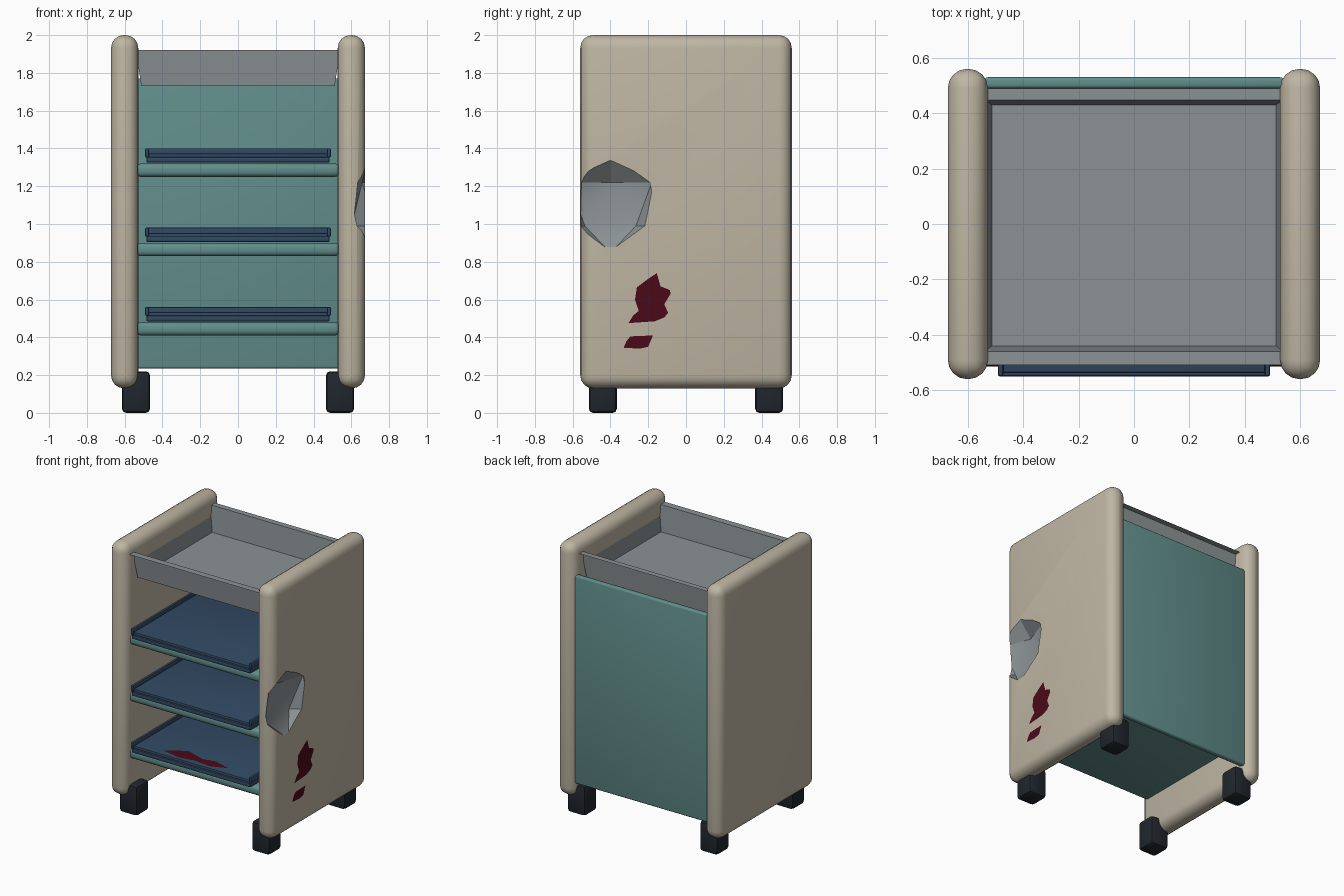
import bpy, bmesh, math
from mathutils import Matrix

if "Cube" in bpy.data.objects:
    bpy.data.objects.remove(bpy.data.objects["Cube"])


def material(name, rgb):
    m = bpy.data.materials.new(name)
    m.diffuse_color = (*rgb, 1)
    m.use_nodes = True
    m.node_tree.nodes["Principled BSDF"].inputs["Base Color"].default_value = m.diffuse_color
    return m


CREAM = material("cream_plastic", (0.52, 0.47, 0.37))
TEAL = material("teal_panel", (0.12, 0.27, 0.26))
NAVY = material("navy_tray", (0.03, 0.065, 0.12))
BLACK = material("dark_rubber", (0.015, 0.02, 0.027))
STEEL = material("grey_metal", (0.26, 0.29, 0.30))
RED = material("dark_red_stain", (0.07, 0.003, 0.009))


def finish(name, bm, mats, smooth=True):
    me = bpy.data.meshes.new(name)
    bm.to_mesh(me)
    bm.free()
    ob = bpy.data.objects.new(name, me)
    bpy.context.collection.objects.link(ob)
    for m in mats:
        me.materials.append(m)
    if smooth:
        smooth_shade(ob)
    return ob


def smooth_shade(ob):
    bpy.ops.object.select_all(action='DESELECT')
    ob.select_set(True)
    bpy.context.view_layer.objects.active = ob
    bpy.ops.object.shade_smooth_by_angle(angle=math.radians(30))


def boxes(name, spans, bevel, segs, mats, smooth=True):
    """One object made of rounded boxes, each given as x0,x1,y0,y1,z0,z1."""
    bm = bmesh.new()
    for x0, x1, y0, y1, z0, z1 in spans:
        mat = Matrix.Translation(((x0 + x1) / 2, (y0 + y1) / 2, (z0 + z1) / 2))
        mat = mat @ Matrix.Diagonal((x1 - x0, y1 - y0, z1 - z0, 1))
        verts = bmesh.ops.create_cube(bm, size=1, matrix=mat)["verts"]
        edges = list({e for v in verts for e in v.link_edges})
        bmesh.ops.bevel(bm, geom=edges, offset=bevel, segments=segs,
                        profile=0.5, affect='EDGES', clamp_overlap=True)
    return finish(name, bm, mats, smooth)


# Side panels with fully rounded edges
boxes("left_side_panel", [(-.672, -.528, -.56, .56, .13, 2)], .068, 4, [CREAM])
right = boxes("right_side_panel", [(.528, .672, -.56, .56, .13, 2)], .068, 4,
              [CREAM, STEEL], False)

# Faceted dent broken out of the right panel
bm = bmesh.new()
bmesh.ops.create_icosphere(bm, subdivisions=1, radius=.257)
for v in bm.verts:
    v.co = (.691 - v.co.x * .48, -.40 - v.co.y, 1.105 + v.co.z)
for f in bm.faces:
    f.material_index = 1
cutter = finish("dent_cutter", bm, [CREAM, STEEL], False)
mod = right.modifiers.new("dent", 'BOOLEAN')
mod.operation = 'DIFFERENCE'
mod.solver = 'EXACT'
mod.object = cutter
bpy.context.view_layer.objects.active = right
bpy.ops.object.modifier_apply(modifier=mod.name)
bpy.data.objects.remove(cutter)
smooth_shade(right)

# Back panel
boxes("back_panel", [(-.54, .54, .49, .53, .235, 1.77)], .012, 3, [TEAL])

# Shelves, each carrying an open-fronted tray
for i, z in enumerate((.41, .83, 1.25)):
    boxes(f"shelf_{i + 1}", [(-.54, .54, -.505, .50, z, z + .07)], .025, 3, [TEAL])
    t = z + .075
    boxes(f"tray_{i + 1}", [
        (-.485, .485, -.55, .45, t, t + .03),
        (-.48, .48, -.537, .44, t + .02, t + .048),
        (-.492, -.472, -.55, .455, t + .028, t + .076),
        (.472, .492, -.55, .455, t + .028, t + .076),
        (-.492, .492, .435, .455, t + .028, t + .076)], .007, 2, [NAVY])

# Top basin: thin sheet with floor, sloped walls and a flat flange
bm = bmesh.new()
rings = []
for hx, y0, y1, z in ((.512, -.44, .43, 1.73), (.54, -.46, .447, 1.92),
                      (.59, -.51, .49, 1.92)):
    rings.append([bm.verts.new(p) for p in
                  ((-hx, y0, z), (hx, y0, z), (hx, y1, z), (-hx, y1, z))])
bm.faces.new(rings[0])
for a, b in zip(rings, rings[1:]):
    for k in range(4):
        n = (k + 1) % 4
        bm.faces.new((a[k], b[k], b[n], a[n]))
bmesh.ops.recalc_face_normals(bm, faces=bm.faces)
if bm.faces[:][0].normal.z < 0:
    bmesh.ops.reverse_faces(bm, faces=bm.faces)
finish("top_basin", bm, [STEEL], False)

# Block feet at the four corners
for sx, xn in ((-1, "left"), (1, "right")):
    for sy, yn in ((-1, "front"), (1, "back")):
        x, y = sx * .54, sy * .44
        boxes(f"{yn}_{xn}_foot",
              [(x - .074, x + .074, y - .074, y + .074, 0, .22)], .022, 2, [BLACK])


# Flat stains on the right panel and on the lowest tray
def stain(name, pts):
    bm = bmesh.new()
    bm.faces.new([bm.verts.new(p) for p in pts])
    finish(name, bm, [RED], False)


big = [(-.155, .74), (-.135, .67), (-.085, .65), (-.082, .63), (-.115, .575),
       (-.095, .53), (-.115, .505), (-.165, .485), (-.305, .475), (-.28, .515),
       (-.25, .54), (-.27, .60), (-.26, .665), (-.20, .71)]
small = [(-.295, .405), (-.175, .41), (-.20, .35), (-.245, .34), (-.33, .345),
         (-.315, .38)]
stain("large_side_stain", [(.674, y, z) for y, z in big])
stain("small_side_stain", [(.674, y, z) for y, z in small])
pool = [(-.26, -.49), (-.12, -.52), (.0, -.50), (.13, -.515), (.25, -.47),
        (.12, -.43), (.02, -.45), (-.12, -.40), (-.2, -.44)]
stain("tray_stain", [(x, y, .536) for x, y in pool])
